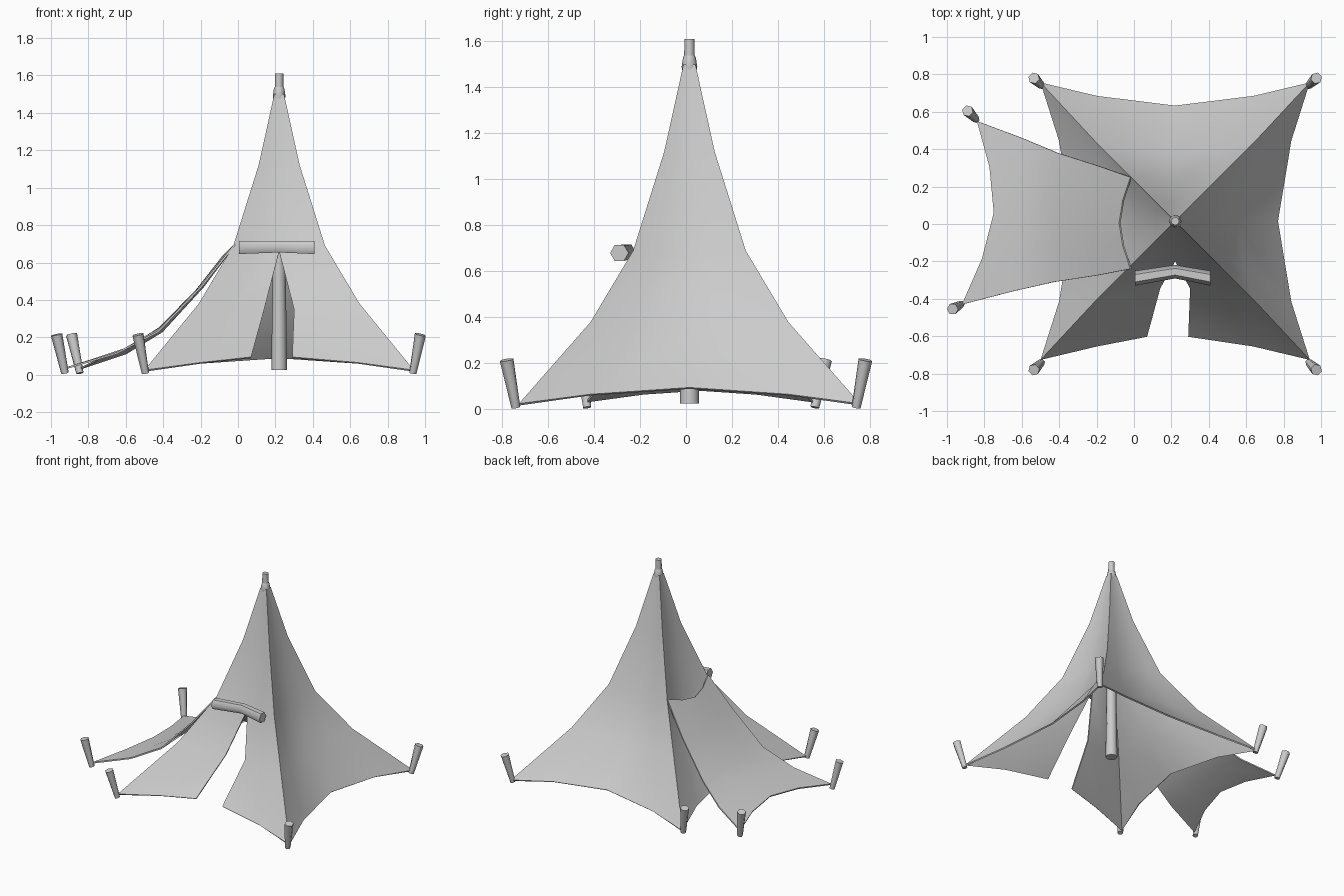
import bpy, bmesh, math
from mathutils import Vector

if "Cube" in bpy.data.objects:
    bpy.data.objects.remove(bpy.data.objects["Cube"], do_unlink=True)

canvas = bpy.data.materials.new("light_grey")
canvas.use_nodes = True
grey = (0.6, 0.6, 0.6, 1)
canvas.diffuse_color = grey
canvas.node_tree.nodes["Principled BSDF"].inputs["Base Color"].default_value = grey

CX, CY = 0.22, 0.015


def grid_object(name, rows, closed=False, thickness=0, caps=False, angle=60):
    """Skin a list of equally long point rows, then thicken, cap and shade."""
    bm = bmesh.new()
    vs = [[bm.verts.new(p) for p in row] for row in rows]
    n = len(rows[0])
    for low, high in zip(vs, vs[1:]):
        for i in range(n if closed else n - 1):
            j = (i + 1) % n
            bm.faces.new((low[i], low[j], high[j], high[i]))
    if caps:
        bm.faces.new(vs[0][::-1])
        bm.faces.new(vs[-1])
    bmesh.ops.remove_doubles(bm, verts=bm.verts, dist=0.0005)
    if caps:
        bmesh.ops.recalc_face_normals(bm, faces=bm.faces)
    mesh = bpy.data.meshes.new(name)
    bm.to_mesh(mesh)
    bm.free()
    mesh.materials.append(canvas)
    ob = bpy.data.objects.new(name, mesh)
    bpy.context.collection.objects.link(ob)
    bpy.ops.object.select_all(action='DESELECT')
    ob.select_set(True)
    bpy.context.view_layer.objects.active = ob
    if thickness:
        mod = ob.modifiers.new("cloth", 'SOLIDIFY')
        mod.thickness = thickness
        mod.offset = -1
        bpy.ops.object.modifier_apply(modifier=mod.name)
    bpy.ops.object.shade_smooth_by_angle(angle=math.radians(angle))
    return ob


def tube(name, path, radii, sides):
    """Sweep a regular polygon along a short path."""
    pts = [Vector(p) for p in path]
    turn = (pts[-1] - pts[0]).to_track_quat('Z', 'Y')
    rows = []
    for p, r in zip(pts, radii):
        ring = [2 * math.pi * i / sides for i in range(sides)]
        rows.append([p + turn @ Vector((r * math.cos(a), r * math.sin(a), 0)) for a in ring])
    return grid_object(name, rows, closed=True, caps=True)


# Tent walls: half width, height, sag of x and y sides, mid lift, door edges
levels = [
    (0.72, 0.025, 0.17, 0.12, 0.07, 0.07, 0.29),
    (0.43, 0.38, 0.10, 0.07, -0.03, 0.14, 0.30),
    (0.245, 0.69, 0.04, 0.03, -0.03, CX, CX),
    (0.11, 1.12, 0.012, 0.01, 0, CX, CX),
    (0.026, 1.50, 0, 0, 0, CX, CX),
]


def wall_point(level, side, u):
    h, z, sag_x, sag_y, lift, _, _ = level
    bow = 1 - abs(u) ** 1.6
    d = h - (sag_x if side % 2 else sag_y) * bow
    x, y = [(u * h, -d), (d, u * h), (-u * h, d), (-d, -u * h)][side]
    stretch = 1.03 if h > 0.5 else 1
    return Vector((CX + x, CY + y * stretch, z + lift * bow))


columns = [(0, 0), (0, 0.58), (0, 1)]
for side in (1, 2, 3):
    columns += [(side, u) for u in (-0.58, 0, 0.58, 1)]
columns += [(0, -0.58), (0, 0)]
rows = []
for level in levels:
    row = [wall_point(level, s, u) for s, u in columns]
    row[0].x, row[-1].x = level[6], level[5]
    rows.append(row)
grid_object("tent_walls", rows, thickness=0.01)

# Side awning: front edge, back edge, mid offset in x and z
awning = [
    ((-0.02, -0.24, 0.70), (-0.02, 0.25, 0.70), -0.06, -0.06),
    ((-0.20, -0.275, 0.475), (-0.19, 0.31, 0.475), -0.03, -0.02),
    ((-0.43, -0.31, 0.235), (-0.41, 0.38, 0.235), 0, 0.02),
    ((-0.65, -0.36, 0.12), (-0.60, 0.46, 0.12), 0.04, 0.03),
    ((-0.92, -0.43, 0.04), (-0.84, 0.55, 0.04), 0.13, 0.05),
]
rows = []
for front, back, dx, dz in reversed(awning):
    row = []
    for i in range(5):
        t = i / 4
        bow = 1 - abs(2 * t - 1) ** 1.6
        row.append(Vector(back).lerp(Vector(front), t) + Vector((dx * bow, 0, dz * bow)))
    rows.append(row)
grid_object("side_awning", rows, thickness=0.01)

# Centre pole and the collar at its top
tube("centre_pole", [(CX, CY, 0.025), (CX, CY, 1.61)], [0.042, 0.022], 8)
tube("pole_collar", [(CX, CY, z) for z in (1.46, 1.49, 1.53, 1.545)],
     [0.028, 0.034, 0.028, 0.02], 8)

# Rolled door flap
tube("rolled_door", [(0.005, -0.29, 0.68), (CX, -0.255, 0.685), (0.41, -0.29, 0.68)],
     [0.04, 0.036, 0.04], 6)

# Leaning ground stakes
stakes = {"awning_stake_front": ((-0.925, -0.43), (-0.97, -0.455)),
          "awning_stake_back": ((-0.845, 0.56), (-0.89, 0.605))}
for sx, xn in ((1, "left"), (-1, "right")):
    for sy, yn in ((-1, "front"), (1, "back")):
        stakes[f"corner_stake_{yn}_{xn}"] = ((CX + sx * 0.715, sy * 0.74),
                                            (CX + sx * 0.755, sy * 0.78))
for name, (foot, top) in stakes.items():
    tube(name, [(*foot, 0.008), (*top, 0.215)], [0.02, 0.031], 6)
